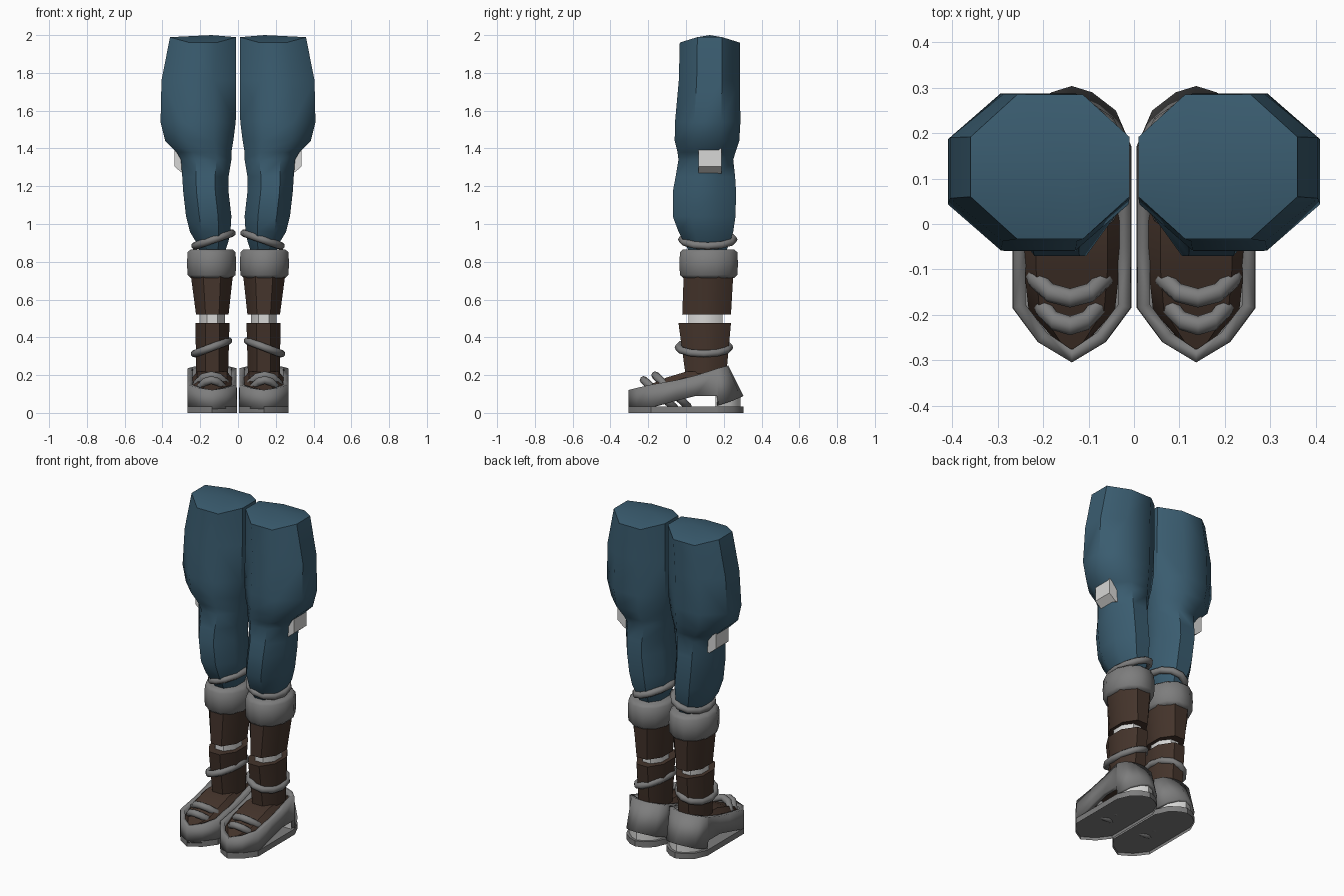
import bpy, bmesh, math
from mathutils import Vector

if "Cube" in bpy.data.objects:
    bpy.data.objects.remove(bpy.data.objects["Cube"])

CX = 0.137  # centre line of one foot


def material(name, col):
    m = bpy.data.materials.new(name)
    m.diffuse_color = (*col, 1)
    m.use_nodes = True
    m.node_tree.nodes["Principled BSDF"].inputs["Base Color"].default_value = m.diffuse_color
    return m


BLUE = material("blue_cloth", (0.042, 0.107, 0.160))
BROWN = material("brown_leather", (0.058, 0.034, 0.024))
GREY = material("grey_metal", (0.205, 0.205, 0.205))
WHITE = material("off_white", (0.68, 0.68, 0.67))


def finish(name, bm, mat, angle=50, thickness=0, fix=True):
    """Turn a bmesh into a shaded object mirrored to the other leg."""
    if fix:
        bmesh.ops.recalc_face_normals(bm, faces=bm.faces)
    me = bpy.data.meshes.new(name)
    bm.to_mesh(me)
    bm.free()
    me.materials.append(mat)
    ob = bpy.data.objects.new(name, me)
    bpy.context.collection.objects.link(ob)
    bpy.ops.object.select_all(action='DESELECT')
    ob.select_set(True)
    bpy.context.view_layer.objects.active = ob
    bpy.ops.object.shade_smooth_by_angle(angle=math.radians(angle))
    if thickness:
        s = ob.modifiers.new("Thickness", 'SOLIDIFY')
        s.thickness = thickness
        s.offset = -1
    ob.modifiers.new("Other leg", 'MIRROR').use_mirror_merge = False
    return ob


def loft(rings, apex=None, closed=False, caps=True):
    """Skin a list of point rings; optional apex point on the last ring."""
    bm = bmesh.new()
    vs = [[bm.verts.new(p) for p in r] for r in rings]
    n = len(vs[0])
    pairs = list(zip(vs, vs[1:])) + ([(vs[-1], vs[0])] if closed else [])
    for a, b in pairs:
        for i in range(n):
            j = (i + 1) % n
            bm.faces.new((a[i], a[j], b[j], b[i]))
    if caps and not closed:
        bm.faces.new(vs[0][::-1])
        if apex:
            t = bm.verts.new(apex)
            for i in range(n):
                bm.faces.new((vs[-1][i], vs[-1][(i + 1) % n], t))
        else:
            bm.faces.new(vs[-1])
    return bm


def section(z, x0, x1, y0, y1, n=8):
    """Horizontal n-gon whose flats touch the given bounds."""
    k = 1 / math.cos(math.pi / n)
    pts = []
    for i in range(n):
        a = 2 * math.pi * (i + 0.5) / n
        pts.append(Vector(((x0 + x1) / 2 + k * (x1 - x0) / 2 * math.cos(a),
                           (y0 + y1) / 2 + k * (y1 - y0) / 2 * math.sin(a), z)))
    return pts


def ring_band(name, centre, u, v, r, n=12, m=8):
    """Round band swept along the ellipse spanned by u and v."""
    c, u, v = Vector(centre), Vector(u), Vector(v)
    normal = u.cross(v).normalized()
    rings = []
    for i in range(n):
        a = 2 * math.pi * i / n
        d = u * math.cos(a) + v * math.sin(a)
        rings.append([c + d + d.normalized() * r * math.cos(2 * math.pi * k / m)
                      + normal * r * math.sin(2 * math.pi * k / m) for k in range(m)])
    return finish(name, loft(rings, closed=True), GREY, 60)


def interp(y, table):
    for (a, p), (b, q) in zip(table, table[1:]):
        if y <= b:
            return p + (q - p) * (y - a) / (b - a)
    return table[-1][1]


# Trouser leg: baggy thigh, knee, calf, gathered hem
legs = [section(*s) for s in (
    (0.85, 0.07, 0.20, 0.02, 0.21), (0.91, 0.05, 0.225, -0.015, 0.235),
    (0.96, 0.04, 0.255, -0.04, 0.25), (1.04, 0.035, 0.275, -0.07, 0.262),
    (1.17, 0.05, 0.290, -0.07, 0.265), (1.25, 0.05, 0.295, -0.055, 0.26),
    (1.34, 0.035, 0.302, -0.04, 0.25), (1.38, 0.035, 0.325, -0.045, 0.262),
    (1.44, 0.025, 0.385, -0.06, 0.282), (1.54, 0.012, 0.41, -0.058, 0.288),
    (1.76, 0.01, 0.405, -0.038, 0.285), (1.98, 0.01, 0.36, -0.033, 0.285))]
for p in legs[-1]:
    p.z = 1.995 - 0.035 * ((p.y - 0.126) / 0.16) ** 2
finish("trouser_leg", loft(legs, apex=(0.14, 0.126, 2.0)), BLUE, 48)

# Knee block: box with a chamfered lower edge
block = [(0.24, 1.40), (0.337, 1.40), (0.337, 1.305), (0.293, 1.268), (0.24, 1.268)]
finish("knee_block", loft([[(x, y, z) for x, z in block] for y in (0.065, 0.187)]), WHITE, 20)

# Padded cuff under the knee
finish("boot_cuff", loft([section(z, 0.01 + d, 0.27 - d, -0.035 + d, 0.275 - d, 12)
       for z, d in ((0.714, 0.02), (0.73, 0.003), (0.79, 0.0), (0.85, 0.003), (0.866, 0.02))]), GREY, 50)

# Boot shaft in two pieces with a pale ankle between
finish("upper_shaft", loft([section(0.52, 0.05, 0.222, -0.02, 0.238),
                            section(0.73, 0.027, 0.25, -0.012, 0.25)]), BROWN, 50)
finish("shin_core", loft([section(0.44, 0.07, 0.203, 0.012, 0.192),
                          section(0.56, 0.07, 0.203, 0.012, 0.192)]), WHITE, 50)
finish("lower_shaft", loft([section(0.14, 0.055, 0.222, 0.0, 0.205),
                            section(0.22, 0.052, 0.222, -0.005, 0.215),
                            section(0.476, 0.045, 0.225, -0.04, 0.238)]), BROWN, 50)

# Slanted bands around hem and shin
ring_band("hem_band", (0.13, 0.115, 0.918), (0.098, 0, -0.034), (0, 0.137, 0), 0.02)
ring_band("shin_band", (0.14, 0.095, 0.347), (0.09, 0, -0.034), (0, 0.135, 0), 0.02)

# Toe straps wrapping the foot
ring_band("rear_toe_strap", (CX + 0.004, -0.077, 0.117), (0.088, 0, 0), (0, -0.086, 0.082), 0.021)
ring_band("front_toe_strap", (CX + 0.004, -0.142, 0.100), (0.070, 0, 0), (0, -0.082, 0.074), 0.021)

# Foot: wedge rising from toe to ankle (y, half width, low z, high z)
foot = []
for y, w, lo, hi in ((-0.275, 0.02, 0.07, 0.115), (-0.19, 0.095, 0.075, 0.150),
                     (-0.10, 0.105, 0.085, 0.188), (0.0, 0.105, 0.10, 0.218),
                     (0.19, 0.095, 0.10, 0.218)):
    mid = hi - 0.03
    foot.append([(CX + s * w, y, z) for s, z in
                 ((-1, lo), (1, lo), (1, mid), (0.75, hi), (-0.75, hi), (-1, mid))])
finish("foot", loft(foot), BROWN, 35)

# Shoe outline, counter-clockwise from the toe
half = [(0.075, -0.26), (0.131, -0.185), (0.131, -0.05), (0.131, 0.05), (0.131, 0.164),
        (0.131, 0.172), (0.097, 0.25), (0.045, 0.29)]
outline = ([(0, -0.305)] + half + [(0, 0.304)] + [(-x, y) for x, y in reversed(half)])
TOP = [(-0.31, 0.12), (-0.2, 0.147), (0.0, 0.182), (0.17, 0.236), (0.22, 0.25), (0.31, 0.25)]
LOW = [(-0.31, 0.02), (-0.185, 0.03), (0.05, 0.09), (0.164, 0.09), (0.172, 0.04),
       (0.25, 0.065), (0.31, 0.092)]


def heel(y):  # the heel counter leans forward towards its top
    return y if y < 0.17 else 0.17 + (y - 0.17) * 0.40


# Shoe wall with a cut-away arch
wall = loft([[(CX + x, y, interp(y, LOW)) for x, y in outline],
             [(CX + x * 0.985, heel(y), interp(heel(y), TOP)) for x, y in outline]], caps=False)
finish("shoe_wall", wall, GREY, 40, thickness=0.028, fix=False)

# Sole slab with a recessed tread
sole = loft([[(CX + x, y, z) for x, y in outline] for z in (0.0, 0.035)])
sole.faces.ensure_lookup_table()
tread = min(sole.faces, key=lambda f: f.calc_center_median().z)
bmesh.ops.inset_region(sole, faces=[tread], thickness=0.025)
bmesh.ops.translate(sole, verts=tread.verts, vec=(0, 0, 0.018))
finish("sole", sole, GREY, 30, fix=False)

# Pale heel wedge seen under the counter
back = [(x * 0.9, y - 0.015) for x, y in outline if y > 0.17]
finish("heel_wedge", loft([[(CX + x, y, z) for x, y in back] for z in (0.03, 0.10)]), WHITE, 30)
